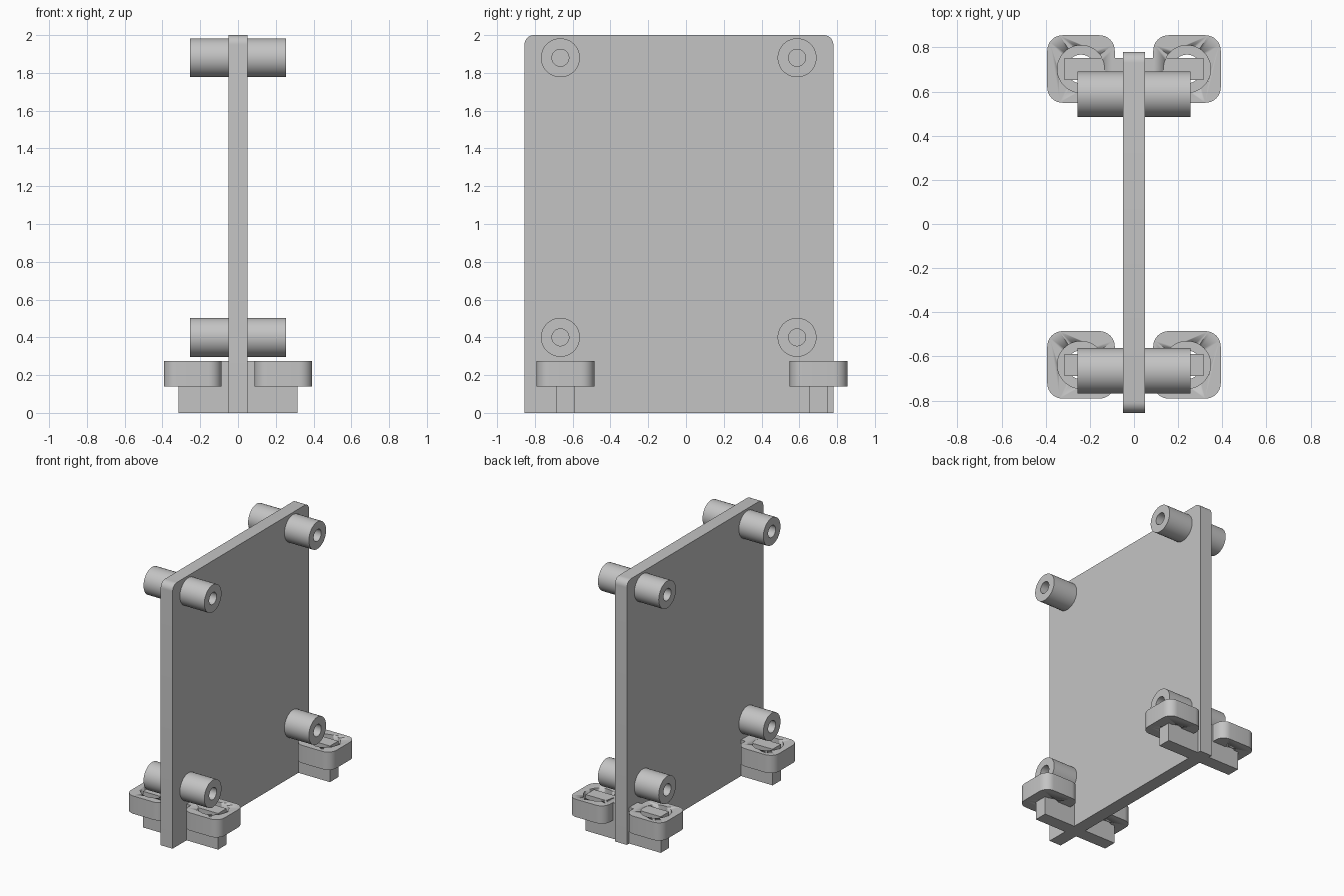
import bpy, bmesh, math
from mathutils import Vector

cube = bpy.data.objects.get("Cube")
if cube:
    bpy.data.objects.remove(cube, do_unlink=True)

GREY = (0.55, 0.55, 0.55, 1)
grey = bpy.data.materials.new("plain_grey")
grey.use_nodes = True
grey.diffuse_color = GREY
grey.node_tree.nodes["Principled BSDF"].inputs["Base Color"].default_value = GREY


def make(name, bm, mirror=False):
    bmesh.ops.recalc_face_normals(bm, faces=bm.faces[:])
    mesh = bpy.data.meshes.new(name)
    bm.to_mesh(mesh)
    bm.free()
    mesh.materials.append(grey)
    obj = bpy.data.objects.new(name, mesh)
    bpy.context.collection.objects.link(obj)
    bpy.ops.object.select_all(action='DESELECT')
    obj.select_set(True)
    bpy.context.view_layer.objects.active = obj
    bpy.ops.object.shade_smooth_by_angle(angle=math.radians(30))
    if mirror:
        obj.modifiers.new("Mirror", 'MIRROR').use_mirror_merge = False
    return obj


def box(lo, hi):
    bm = bmesh.new()
    bmesh.ops.create_cube(bm, size=1)
    lo, hi = Vector(lo), Vector(hi)
    for v in bm.verts:
        v.co = (lo + hi) / 2 + v.co * (hi - lo)
    return bm


def round_edges(bm, axis, radius, keep=lambda e: True):
    """Round the box edges that run along one axis."""
    edges = []
    for e in bm.edges:
        d = e.verts[0].co - e.verts[1].co
        if abs(d[axis]) > 0.99 * d.length and keep(e):
            edges.append(e)
    bmesh.ops.bevel(bm, geom=edges, offset=radius, offset_type='OFFSET',
                    segments=8, profile=0.5, affect='EDGES')


def lathe(profile, place, segments=48, closed=False):
    """Sweep (radius, height) points round an axis set by place."""
    bm = bmesh.new()
    rings = []
    for r, h in profile:
        angles = [2 * math.pi * i / segments for i in range(segments)]
        rings.append([bm.verts.new(place(r * math.cos(a), r * math.sin(a), h))
                      for a in angles])
    for a, b in zip(rings, rings[1:]):
        for i in range(segments):
            j = (i + 1) % segments
            bm.faces.new((a[i], a[j], b[j], b[i]))
    if closed:
        bm.faces.new(rings[0])
        bm.faces.new(rings[-1])
    return bm


# Upright panel with rounded top corners
panel = box((-0.05, -0.855, 0), (0.05, 0.78, 2))
round_edges(panel, 0, 0.05, lambda e: e.verts[0].co.z > 1)
make("panel", panel)

# Hollow pegs on both sides of the panel
TUBE = [(0.103, 0.05), (0.103, 0.255), (0.045, 0.255), (0.045, 0.05)]
for end, py in (("front", -0.665), ("back", 0.588)):
    for level, pz in (("lower", 0.4), ("upper", 1.88)):
        peg = lathe(TUBE, lambda u, v, h: (h, py + u, pz + v))
        make(f"{end}_{level}_pegs", peg, mirror=True)

# Feet: a cross bar through a pair of rounded pads with stepped holes
BORE = [(0.065, 0.1), (0.065, 0.21), (0.107, 0.21), (0.107, 0.3)]
for end, fy in (("front", -0.638), ("back", 0.702)):
    make(f"{end}_foot_bar", box((-0.315, fy - 0.05, 0), (0.315, fy + 0.05, 0.274)))

    pad = box((0.087, fy - 0.153, 0.14), (0.393, fy + 0.153, 0.275))
    round_edges(pad, 2, 0.07)
    pad = make(f"{end}_foot_pads", pad)
    cutter = make("bore_cutter", lathe(
        BORE, lambda u, v, h: (0.24 + u, fy + v, h), closed=True))
    cutter.hide_render = True
    cut = pad.modifiers.new("Bore", 'BOOLEAN')
    cut.operation, cut.solver, cut.object = 'DIFFERENCE', 'EXACT', cutter
    bpy.context.view_layer.objects.active = pad
    bpy.ops.object.modifier_apply(modifier=cut.name)
    bpy.data.objects.remove(cutter, do_unlink=True)
    pad.modifiers.new("Mirror", 'MIRROR').use_mirror_merge = False
